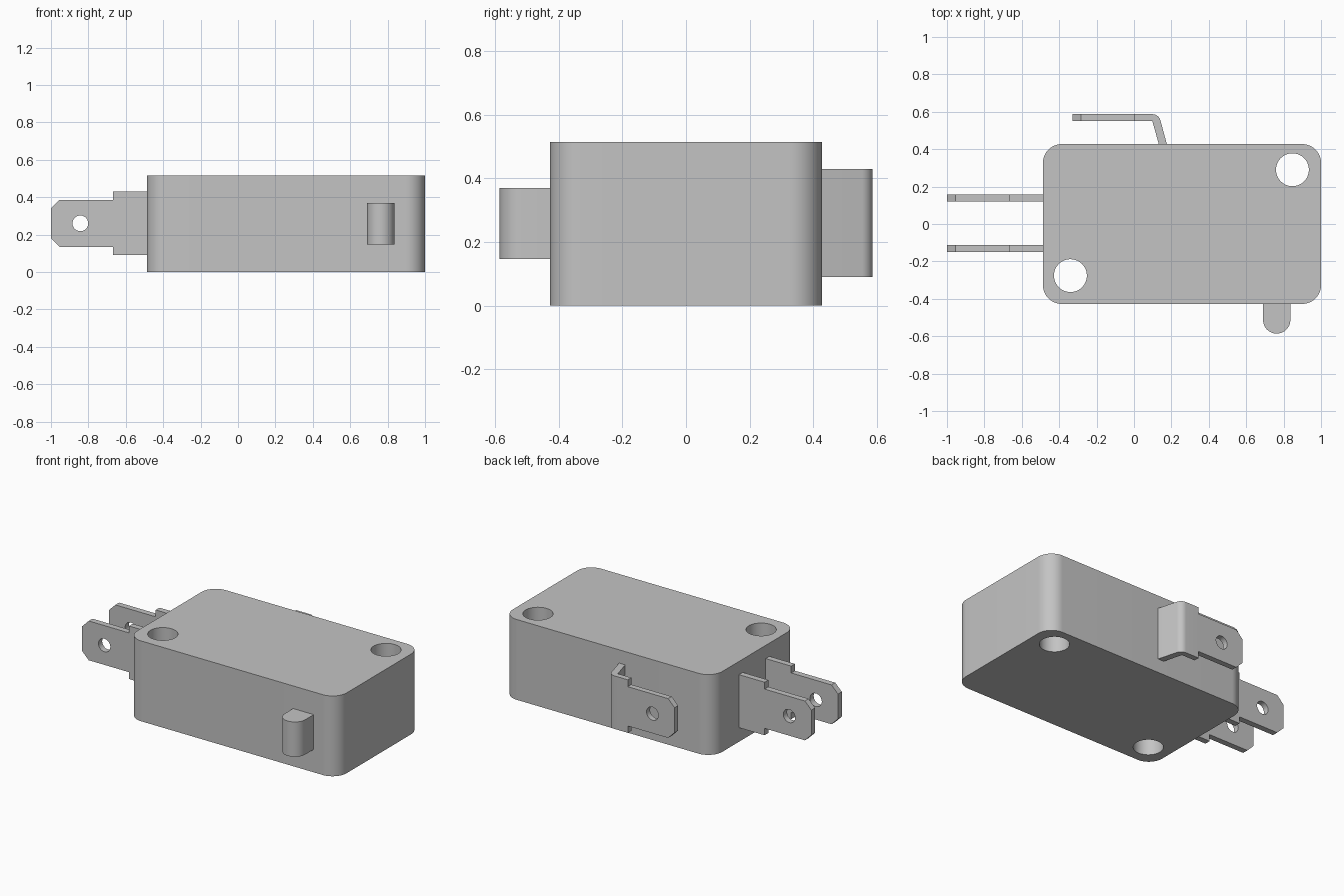
import bpy, bmesh
from math import sin, cos, pi, radians
from mathutils import Vector

cube = bpy.data.objects.get("Cube")
if cube:
    bpy.data.objects.remove(cube, do_unlink=True)

grey = bpy.data.materials.new("plain grey")
grey.use_nodes = True
colour = (0.55, 0.55, 0.55, 1)
grey.diffuse_color = colour
grey.node_tree.nodes["Principled BSDF"].inputs["Base Color"].default_value = colour


def arc(cx, cy, r, start, end, steps):
    """Points along an arc, angles in degrees."""
    angles = [radians(start + (end - start) * i / steps) for i in range(steps + 1)]
    return [(cx + r * cos(a), cy + r * sin(a)) for a in angles]


def prism(name, outline, low, high, axis="z"):
    """Extrude a flat outline along z (outline in x, y) or y (outline in x, z)."""
    bm = bmesh.new()
    place = (lambda a, b: (a, b, low)) if axis == "z" else (lambda a, b: (a, low, b))
    face = bm.faces.new([bm.verts.new(place(a, b)) for a, b in outline])
    new = bmesh.ops.extrude_face_region(bm, geom=[face])["geom"]
    move = Vector((0, 0, high - low)) if axis == "z" else Vector((0, high - low, 0))
    bmesh.ops.translate(bm, vec=move, verts=[v for v in new if isinstance(v, bmesh.types.BMVert)])
    bmesh.ops.recalc_face_normals(bm, faces=bm.faces)
    mesh = bpy.data.meshes.new(name)
    bm.to_mesh(mesh)
    bm.free()
    mesh.materials.append(grey)
    obj = bpy.data.objects.new(name, mesh)
    bpy.context.collection.objects.link(obj)
    return obj


def combine(obj, tool, operation):
    """Apply a boolean and discard the tool."""
    bpy.context.view_layer.objects.active = obj
    mod = obj.modifiers.new(operation, "BOOLEAN")
    mod.operation, mod.object, mod.solver = operation, tool, "EXACT"
    bpy.ops.object.modifier_apply(modifier=mod.name)
    bpy.data.objects.remove(tool, do_unlink=True)


def drill(obj, a, b, r, low, high, axis="z"):
    circle = arc(a, b, r, 0, 360, 48)[:-1]
    combine(obj, prism("drill", circle, low, high, axis), "DIFFERENCE")


def blade(name, tip, length, low, high):
    """Flat tab pointing to -x: chamfered tip, narrow tongue, wide shoulder."""
    mid, wide, narrow, step, cut = 0.26, 0.17, 0.126, 0.332, 0.046
    upper = [(tip, narrow - cut), (tip + cut, narrow), (tip + step, narrow),
             (tip + step, wide), (tip + length, wide)]
    outline = [(x, mid + h) for x, h in upper] + [(x, mid - h) for x, h in reversed(upper)]
    obj = prism(name, outline, low, high, "y")
    drill(obj, tip + 0.157, mid, 0.042, low - 0.1, high + 0.1, "y")
    return obj


# Housing with rounded corners and two mounting holes
left, right, half, radius = -0.487, 1.0, 0.427, 0.1
corners = [(right, half, 0), (left, half, 90), (left, -half, 180), (right, -half, 270)]
outline = []
for x, y, start in corners:
    cx = x - radius if x > 0 else x + radius
    cy = y - radius if y > 0 else y + radius
    outline += arc(cx, cy, radius, start, start + 90, 16)
housing = prism("housing", outline, 0, 0.515)
for x, y in [(-0.34, -0.276), (0.847, 0.29)]:
    drill(housing, x, y, 0.088, -0.1, 0.7)

# Push button with a rounded nose
nose = arc(0.763, -0.513, 0.073, 180, 360, 24)
button = prism("push_button", nose + [(0.836, -0.4), (0.69, -0.4)], 0.147, 0.37)

# Two straight end terminals
end_terminals = [blade("end_terminal_" + side, -1.0, 0.53, y, y + 0.038)
                 for side, y in [("back", 0.12), ("front", -0.15)]]

# Bent back terminal: a folded strip trimmed to the tab shape
strip = [(-0.4, 0.551), (0.098, 0.551), (0.14, 0.4), (0.183, 0.4)]
strip += arc(0.098, 0.542, 0.045, 15, 90, 10) + [(-0.4, 0.587)]
bent = prism("bent_back_terminal", strip, 0, 0.52)
combine(bent, blade("trim", -0.33, 0.6, 0.3, 0.7), "INTERSECT")

# Smooth the round surfaces, keep the edges crisp
for obj in [housing, button, bent] + end_terminals:
    bpy.ops.object.select_all(action="DESELECT")
    obj.select_set(True)
    bpy.context.view_layer.objects.active = obj
    bpy.ops.object.shade_smooth_by_angle(angle=radians(30))
